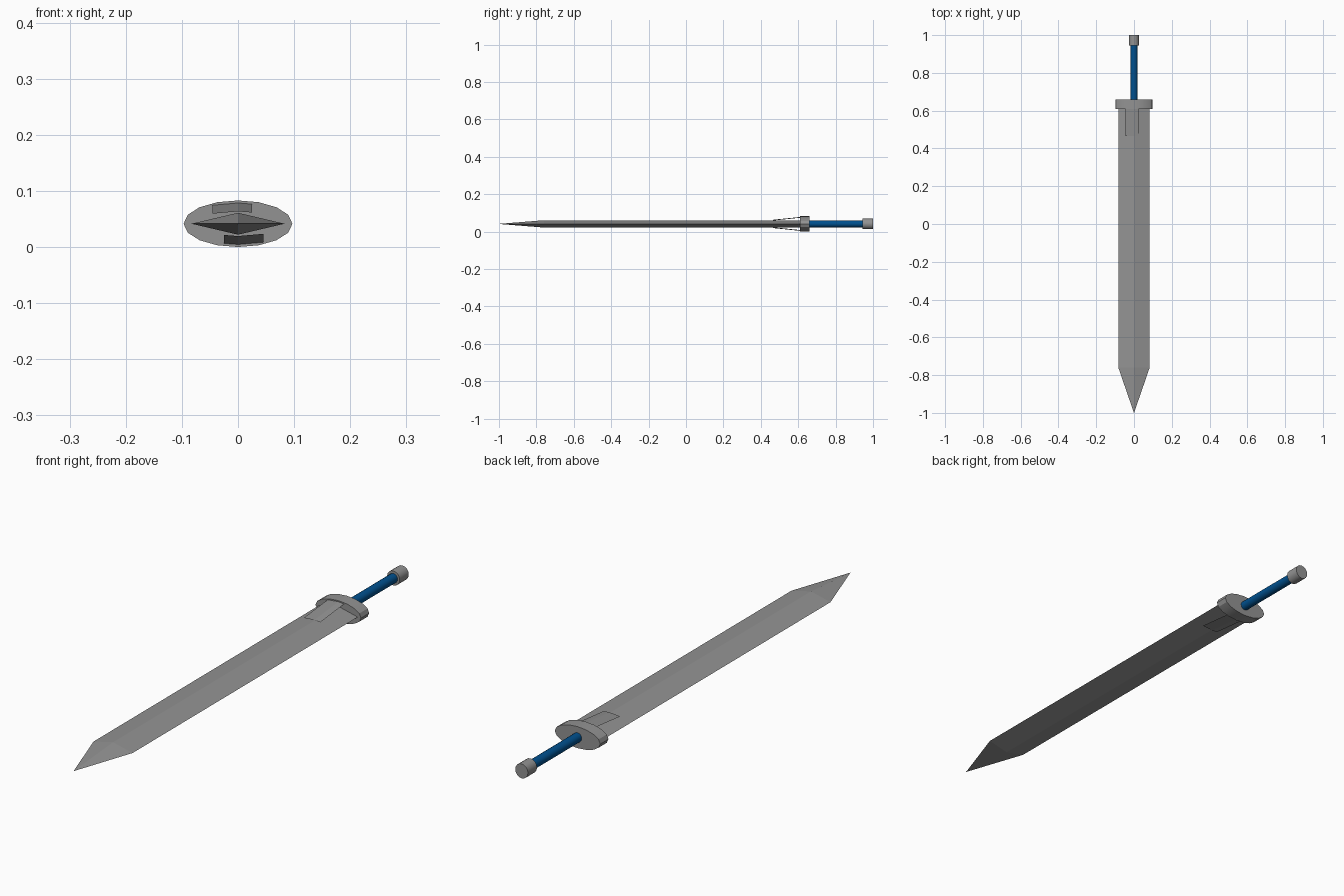
import bpy, bmesh
from math import pi, cos, sin

if "Cube" in bpy.data.objects:
    bpy.data.objects.remove(bpy.data.objects["Cube"])

ZC = 0.0415  # height of the sword's long axis


def material(name, rgb):
    mat = bpy.data.materials.new(name)
    mat.diffuse_color = (*rgb, 1)
    mat.use_nodes = True
    mat.node_tree.nodes["Principled BSDF"].inputs["Base Color"].default_value = mat.diffuse_color
    return mat


steel = material("dark_steel", (0.29, 0.29, 0.29))
blue = material("grip_blue", (0.0, 0.08, 0.27))


def loft(name, rings, mat=steel, closed=True):
    """Skin a list of equal-length (x, y, z) rings; closed rings get end caps."""
    bm = bmesh.new()
    vs = [[bm.verts.new(p) for p in r] for r in rings]
    n = len(rings[0])
    for a, b in zip(vs, vs[1:]):
        for i in range(n if closed else n - 1):
            j = (i + 1) % n
            bm.faces.new((a[i], a[j], b[j], b[i]))
    if closed:
        bm.faces.new(vs[0])
        bm.faces.new(vs[-1])
        bmesh.ops.recalc_face_normals(bm, faces=bm.faces)
    me = bpy.data.meshes.new(name)
    bm.to_mesh(me)
    bm.free()
    me.materials.append(mat)
    ob = bpy.data.objects.new(name, me)
    bpy.context.collection.objects.link(ob)
    return ob


def ellipse(rx, rz, y, n=16):
    return [(rx * cos(2 * pi * i / n), y, ZC + rz * sin(2 * pi * i / n)) for i in range(n)]


def tube(name, rx, rz, y0, y1, mat=steel):
    ob = loft(name, [ellipse(rx, rz, y0), ellipse(rx, rz, y1)], mat)
    bpy.ops.object.select_all(action='DESELECT')
    ob.select_set(True)
    bpy.context.view_layer.objects.active = ob
    bpy.ops.object.shade_smooth_by_angle()


# Blade: diamond section narrowing to a point
loft("blade", [ellipse(0.083, 0.0195, 0.62, 4),
               ellipse(0.083, 0.0195, -0.76, 4),
               ellipse(0.0003, 0.0003, -1.0, 4)])

# Guard, grip and pommel
tube("guard", 0.097, 0.0415, 0.61, 0.66)
tube("grip", 0.018, 0.018, 0.65, 0.955, blue)
tube("pommel", 0.027, 0.028, 0.945, 1.0)

# Thin sloping plates on both faces, the lower turned half round
low = [(-0.045, 0.0595), (0, 0.0635), (0.025, 0.0615)]
for name, s in (("plate_upper", 1), ("plate_lower", -1)):
    loft(name, [[(s * x, y, ZC + s * (z + t - ZC)) for x, z in low]
                for y, t in ((0.465, 0), (0.62, 0.016))], closed=False)
